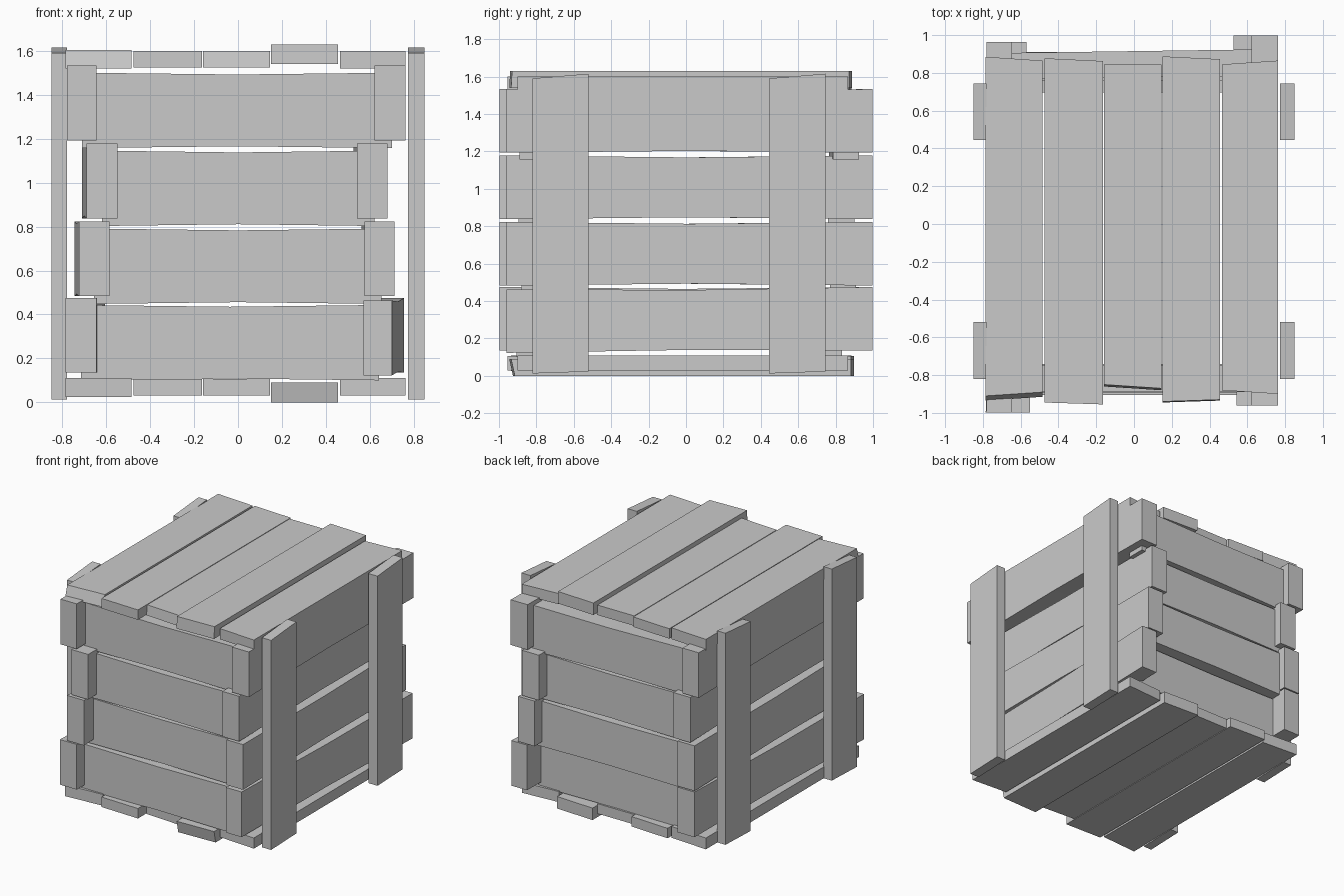
import bpy, bmesh

old = bpy.data.objects.get("Cube")
if old:
    bpy.data.objects.remove(old)

# One flat grey for the whole crate
grey = bpy.data.materials.new("crate_grey")
grey.use_nodes = True
grey.diffuse_color = (0.59, 0.59, 0.59, 1)
grey.node_tree.nodes["Principled BSDF"].inputs["Base Color"].default_value = (0.59, 0.59, 0.59, 1)


def plank(name, order, length, width, thick, shift=0, waist=0, slant=(0, 0), rake=0, rise=0):
    """Hewn board. order says which of L(ength) W(idth) T(hickness) lies on x, y, z.
    shift and rise move the far end in thickness and width, waist pulls in the
    middle edges, slant skews each end across the width, rake tilts the near end."""
    bm = bmesh.new()
    rings = []
    mid = sum(length) / 2
    for step, pos in enumerate((length[0], mid, length[1])):
        inset = waist if step == 1 else 0
        skew = (slant[0], 0, slant[1])[step]
        ring = []
        for w, t in ((0, 0), (1, 0), (1, 1), (0, 1)):
            c = {"L": pos + skew * (w - 0.5) + (rake * t if step == 0 else 0),
                 "W": width[w] + (-inset if w else inset) + rise * step / 2,
                 "T": thick[t] + shift * step / 2}
            ring.append(bm.verts.new([c[k] for k in order]))
        rings.append(ring)
    for a, b in zip(rings, rings[1:]):
        for i in range(4):
            j = (i + 1) % 4
            bm.faces.new((a[i], a[j], b[j], b[i]))
    bm.faces.new(rings[0])
    bm.faces.new(rings[-1])
    bmesh.ops.recalc_face_normals(bm, faces=bm.faces)
    mesh = bpy.data.meshes.new(name)
    bm.to_mesh(mesh)
    bm.free()
    mesh.materials.append(grey)
    obj = bpy.data.objects.new(name, mesh)
    bpy.context.collection.objects.link(obj)


# Lid boards, and floor boards as their mirror in height
HEIGHT = 1.63
boards = [  # x range, z range, y range, end slants, lid rake, floor rake, extra floor length
    ((-0.785, -0.485), (1.52, 1.605), (-0.925, 0.875), (0.02, -0.02), 0.025, 0, 0),
    ((-0.475, -0.165), (1.525, 1.60), (-0.95, 0.87), (-0.01, -0.015), 0, 0, 0.02),
    ((-0.16, 0.145), (1.525, 1.60), (-0.87, 0.845), (-0.02, 0), 0.01, 0, 0),
    ((0.15, 0.455), (1.54, 1.63), (-0.94, 0.88), (0.01, -0.015), 0.005, 0.02, 0.01),
    ((0.465, 0.762), (1.52, 1.60), (-0.89, 0.855), (-0.02, 0.02), 0, 0, 0),
]
for n, (xs, zs, ys, slant, lid_rake, floor_rake, extra) in enumerate(boards, 1):
    plank(f"lid_board_{n}", "WLT", ys, xs, zs, slant=slant, rake=lid_rake)
    under = [HEIGHT - z for z in zs]
    plank(f"floor_board_{n}", "WLT", (ys[0], ys[1] + extra), xs, under,
          slant=slant, rake=floor_rake)

# Four rows of wall boards, top row first
DEPTH = 0.14
rows = [  # base height, left x, drift and rise, right x and drift, front y, back y and drift
    (1.193, (0.622, 0.762), 0, 0, (-0.78, -0.645), 0, -0.89, 0.905, 0.02),
    (0.838, (0.542, 0.682), -0.015, 0, (-0.69, -0.55), -0.02, -0.895, 0.90, 0),
    (0.483, (0.577, 0.714), -0.015, 0, (-0.725, -0.585), -0.02, -0.88, 0.91, 0),
    (0.135, (0.572, 0.702), 0.055, 0.012, (-0.785, -0.645), 0.04, -0.905, 0.835, 0),
]
for n, (z, left, left_drift, rise, right, right_drift, front, back, back_drift) in enumerate(rows, 1):
    side = (z, z + 0.34)
    low = [h - rise for h in side]
    plank(f"left_wall_board_{n}", "TLW", (-0.96, 0.997), low, left, left_drift, 0.01, rise=rise)
    plank(f"right_wall_board_{n}", "TLW", (-0.997, 0.963), side, right, right_drift, 0.01)
    ends = (z - 0.035, z + 0.308)
    reach = (right[0] + 0.07, left[1] - 0.06)
    plank(f"front_wall_board_{n}", "LTW", reach, ends, (front, front + DEPTH), waist=0.008)
    plank(f"back_wall_board_{n}", "LTW", reach, ends, (back - DEPTH, back), back_drift, 0.008)

# Upright battens on the two outer sides
for side, xs in (("left", (0.774, 0.85)), ("right", (-0.85, -0.78))):
    for end, ys in (("front", (-0.82, -0.52)), ("back", (0.445, 0.745))):
        plank(f"{side}_{end}_batten", "TWL", (0.018, 1.603), ys, xs, slant=(0.01, 0.025))
